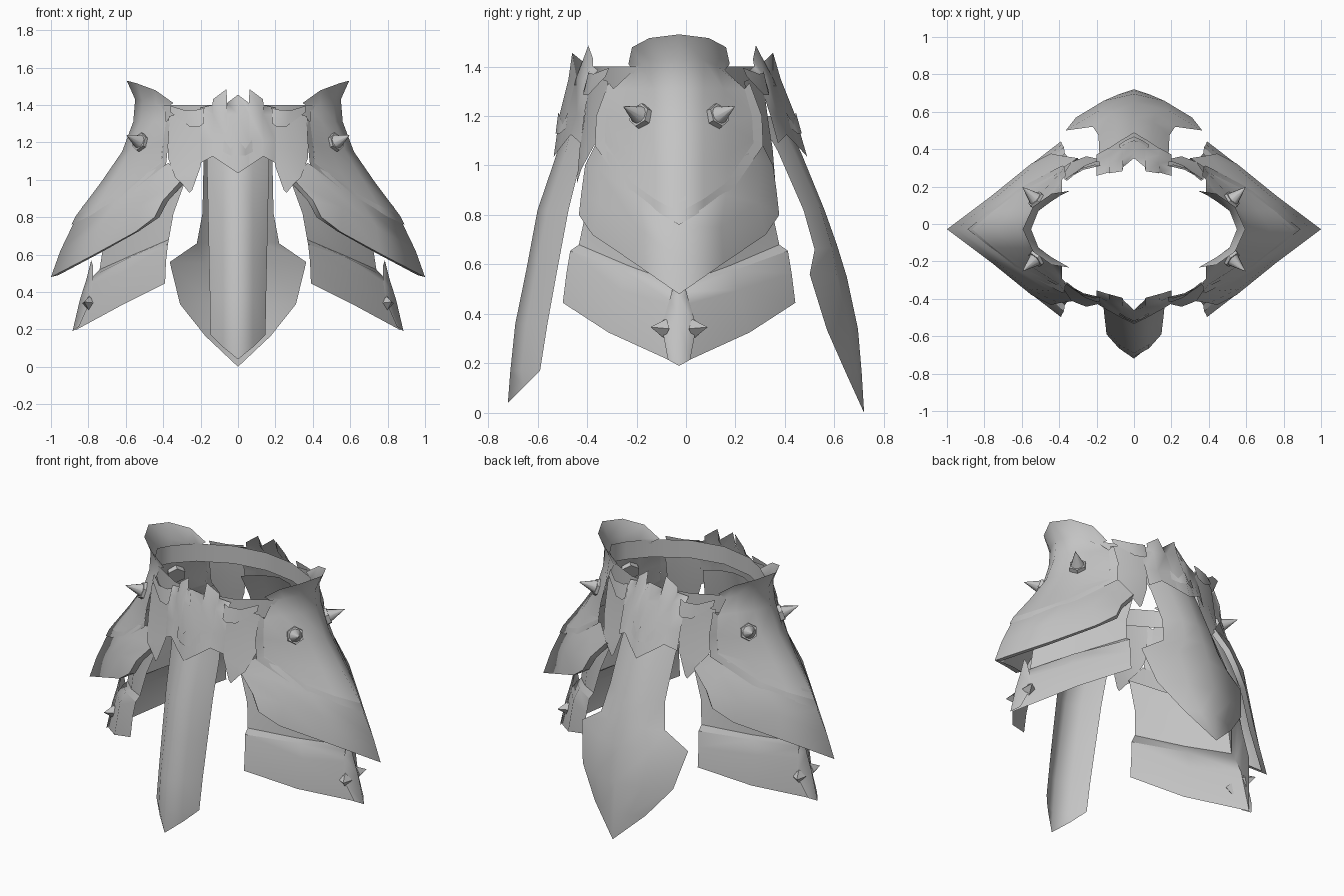
import bpy, bmesh, math
from mathutils import Vector

cube = bpy.data.objects.get("Cube")
if cube:
    bpy.data.objects.remove(cube, do_unlink=True)

steel = bpy.data.materials.new("grey_steel")
steel.use_nodes = True
GREY = (0.55, 0.55, 0.55, 1)
steel.diffuse_color = GREY
steel.node_tree.nodes["Principled BSDF"].inputs["Base Color"].default_value = GREY


def finish(name, bm, angle):
    """Turn a bmesh into a shaded object."""
    bmesh.ops.remove_doubles(bm, verts=bm.verts, dist=0.0005)
    bmesh.ops.recalc_face_normals(bm, faces=bm.faces)
    me = bpy.data.meshes.new(name)
    bm.to_mesh(me)
    bm.free()
    me.materials.append(steel)
    ob = bpy.data.objects.new(name, me)
    bpy.context.collection.objects.link(ob)
    bpy.ops.object.select_all(action="DESELECT")
    ob.select_set(True)
    bpy.context.view_layer.objects.active = ob
    bpy.ops.object.shade_smooth_by_angle(angle=math.radians(angle))


def sheet(name, rows, fold=None, sx=1, sy=1, y0=0, angle=180, closed=False):
    """Loft rows of points; fold mirrors each row over axis 0 or 1."""
    bm = bmesh.new()
    grid = []
    for row in rows:
        pts = [Vector(p) for p in row]
        if fold is not None:
            other = [p.copy() for p in pts[:0:-1]]
            for p in other:
                p[fold] *= -1
            pts = other + pts
        grid.append([bm.verts.new((p.x * sx, p.y * sy + y0, p.z)) for p in pts])
    for a, b in zip(grid, grid[1:]):
        n = len(a)
        for i in range(n if closed else n - 1):
            j = (i + 1) % n
            bm.faces.new((a[i], a[j], b[j], b[i]))
    finish(name, bm, angle)


def spike(name, base, direction, radius, length, sides, collar):
    """Pointed stud, optionally standing on a six-sided collar."""
    bm = bmesh.new()
    bmesh.ops.create_cone(bm, cap_ends=True, segments=sides, radius1=radius,
                          radius2=0.001, depth=length)
    bmesh.ops.translate(bm, verts=bm.verts, vec=(0, 0, length / 2))
    if collar:
        ring = bmesh.ops.create_cone(bm, cap_ends=True, segments=6, radius1=radius * 1.3,
                                     radius2=radius * 1.15, depth=0.05)["verts"]
        bmesh.ops.translate(bm, verts=ring, vec=(0, 0, -0.01))
    rot = Vector(direction).to_track_quat("Z", "Y").to_matrix()
    bmesh.ops.rotate(bm, verts=bm.verts, matrix=rot)
    bmesh.ops.translate(bm, verts=bm.verts, vec=base)
    finish(name, bm, 50)


# Belt ring
half = [(0, -.375), (.2, -.335), (.39, -.22), (.49, -.11), (.535, -.03),
        (.49, .05), (.39, .15), (.2, .245), (0, .275)]
ring = half + [(-x, y) for x, y in half[-2:0:-1]]
sheet("belt", [[(x, y, z) for x, y in ring] for z in (1.4, 1.29)], closed=True)

# Side guards: each row runs from the ridge to the edge
upper = [
    [(.595, 0, 1.53), (.54, .12, 1.515), (.44, .19, 1.478), (.345, .205, 1.41)],
    [(.55, 0, 1.43), (.51, .1, 1.425), (.44, .15, 1.405), (.385, .185, 1.385)],
    [(.56, 0, 1.31), (.52, .1, 1.31), (.45, .18, 1.31), (.385, .265, 1.31)],
    [(.62, 0, 1.15), (.57, .1, 1.16), (.49, .2, 1.17), (.40, .295, 1.2)],
    [(.73, 0, .99), (.66, .1, 1.01), (.55, .2, 1.04), (.41, .30, 1.1)],
    [(.865, 0, .81), (.75, .1, .865), (.63, .19, .93), (.41, .30, 1.09)],
]
# Bevelled rim below and beside the upper plate
trim = [
    upper[5] + [upper[3][3], upper[2][3]],
    [(.89, 0, .76), (.765, .1, .82), (.64, .205, .885),
     (.385, .34, 1.08), (.372, .335, 1.2), (.365, .285, 1.335)],
]
middle = [
    [(.83, 0, .86), (.60, .17, .98), (.46, .28, 1.05), (.37, .335, 1.09)],
    [(.885, 0, .755), (.66, .19, .88), (.45, .33, .99), (.30, .38, 1.0)],
    [(.95, 0, .62), (.74, .17, .75), (.56, .32, .85), (.40, .395, .89)],
    [(1.0, 0, .48), (.76, .18, .605), (.55, .35, .72), (.445, .405, .80)],
]
# Underside lip following the lower and inner edge of the middle plate
lip = [
    middle[3] + [middle[2][3], middle[1][3]],
    [(.96, 0, .49), (.735, .16, .61), (.53, .325, .725),
     (.42, .38, .80), (.375, .37, .885), (.285, .355, .985)],
]
lower = [
    [(.70, 0, .80), (.54, .20, .90), (.285, .355, .985)],
    [(.72, 0, .65), (.555, .20, .73), (.345, .375, .82)],
    [(.74, 0, .52), (.57, .205, .595), (.37, .405, .68)],
    [(.77, 0, .49), (.60, .22, .575), (.375, .44, .655)],
    [(.81, 0, .43), (.63, .235, .495), (.385, .455, .565)],
    [(.87, 0, .195), (.63, .285, .325), (.39, .47, .445)],
]
ridge_cap = [
    [(.785, 0, .57), (.775, .015, .54)],
    [(.81, 0, .47), (.775, .035, .47)],
    [(.845, 0, .36), (.79, .07, .35)],
    [(.885, 0, .19), (.85, .045, .215)],
]
SIDE_Y = -0.028
guard = (("upper_plate", upper, 180), ("upper_trim", trim, 180), ("middle_plate", middle, 180),
         ("middle_lip", lip, 180), ("lower_plate", lower, 30), ("ridge_cap", ridge_cap, 180))
for side, sx in (("left", 1), ("right", -1)):
    for part, rows, angle in guard:
        sheet(f"{side}_{part}", rows, fold=1, sx=sx, y0=SIDE_Y, angle=angle)
    # Studs on the upper plate and on the ridge cap
    for end, sy in (("front", -1), ("back", 1)):
        spike(f"{side}_{end}_stud", (sx * .52, SIDE_Y + sy * .155, 1.2),
              (sx * .65, sy * .6, .33), .043, .11, 10, True)
        spike(f"{side}_{end}_small_stud", (sx * .795, SIDE_Y + sy * .055, .34),
              (sx * .4, sy * .9, .1), .04, .065, 4, False)

# Hanging flaps: each row runs from the centre to the edge
front_flap = [
    [(0, .47, 1.2), (.08, .455, 1.2), (.165, .40, 1.2)],
    [(0, .525, 1.04), (.08, .49, 1.04), (.165, .42, 1.04)],
    [(0, .60, .82), (.08, .56, .82), (.16, .475, .82)],
    [(0, .645, .58), (.08, .605, .58), (.155, .52, .58)],
    [(0, .69, .36), (.08, .645, .36), (.15, .56, .36)],
    [(0, .71, .17), (.08, .665, .17), (.147, .59, .17)],
    [(0, .72, .04), (.08, .655, .105), (.147, .59, .17)],
]
back_flap = [
    [(0, .40, 1.2), (.1, .365, 1.2), (.185, .29, 1.2)],
    [(0, .47, 1.04), (.1, .44, 1.05), (.185, .37, 1.06)],
    [(0, .56, .82), (.1, .545, .82), (.19, .475, .82)],
    [(0, .61, .68), (.12, .59, .67), (.22, .52, .66)],
    [(0, .65, .55), (.18, .61, .555), (.365, .50, .56)],
    [(0, .695, .34), (.16, .66, .34), (.31, .57, .335)],
    [(0, .71, .165), (.09, .69, .165), (.175, .645, .165)],
    [(0, .72, 0)] * 3,
]
sheet("front_flap", front_flap, fold=0, sy=-1)
sheet("back_flap", back_flap, fold=0)

# Crowned buckles, emblems and hip panels at front and back
buckle_x = (0, .059, .061, .134, .136, .2)
levels = [
    ((.46, .405, .395, .375, .375, .355), (1.455, 1.41, 1.485, 1.43, 1.4, 1.385)),
    ((.475, .445, .445, .415, .415, .385), (1.35,) * 6),
    ((.51, .48, .48, .44, .44, .41), (1.21,) * 6),
    ((.535, .505, .505, .465, .465, .425), (1.035, 1.075, 1.075, 1.125, 1.125, 1.09)),
]
buckle = [list(zip(buckle_x, ys, zs)) for ys, zs in levels]
emblem = [
    [(0, .516, 1.215), (.04, .499, 1.165), (.075, .477, 1.215)],
    [(0, .527, 1.13), (.04, .509, 1.13), (.08, .486, 1.15)],
]
hip = [
    [(.185, .35, 1.35), (.27, .33, 1.36), (.37, .275, 1.34)],
    [(.185, .375, 1.16), (.28, .35, 1.17), (.375, .31, 1.12)],
    [(.2, .39, 1.07), (.28, .38, 1.04), (.335, .37, 1.01)],
    [(.245, .40, .945), (.26, .40, .93), (.30, .385, .98)],
]
cuff = [
    [(.18, .35, 1.385), (.21, .355, 1.375), (.28, .335, 1.37), (.36, .27, 1.395)],
    [(.185, .375, 1.30), (.205, .375, 1.285), (.26, .355, 1.285), (.36, .285, 1.36)],
]


def lean(rows):
    """Tilt the rear buckle further inward towards its top."""
    return [[(x, y - .045 - .15 * (z - 1.035), z) for x, y, z in row] for row in rows]


for end, sy, shape in (("front", -1, list), ("back", 1, lean)):
    sheet(f"{end}_buckle", shape(buckle), fold=0, sy=sy)
    sheet(f"{end}_emblem", shape(emblem), fold=0, sy=sy)
    for side, sx in (("left", 1), ("right", -1)):
        sheet(f"{end}_{side}_hip_panel", hip, sx=sx, sy=sy, y0=-.04)
        sheet(f"{end}_{side}_hip_cuff", cuff, sx=sx, sy=sy, y0=-.04)
